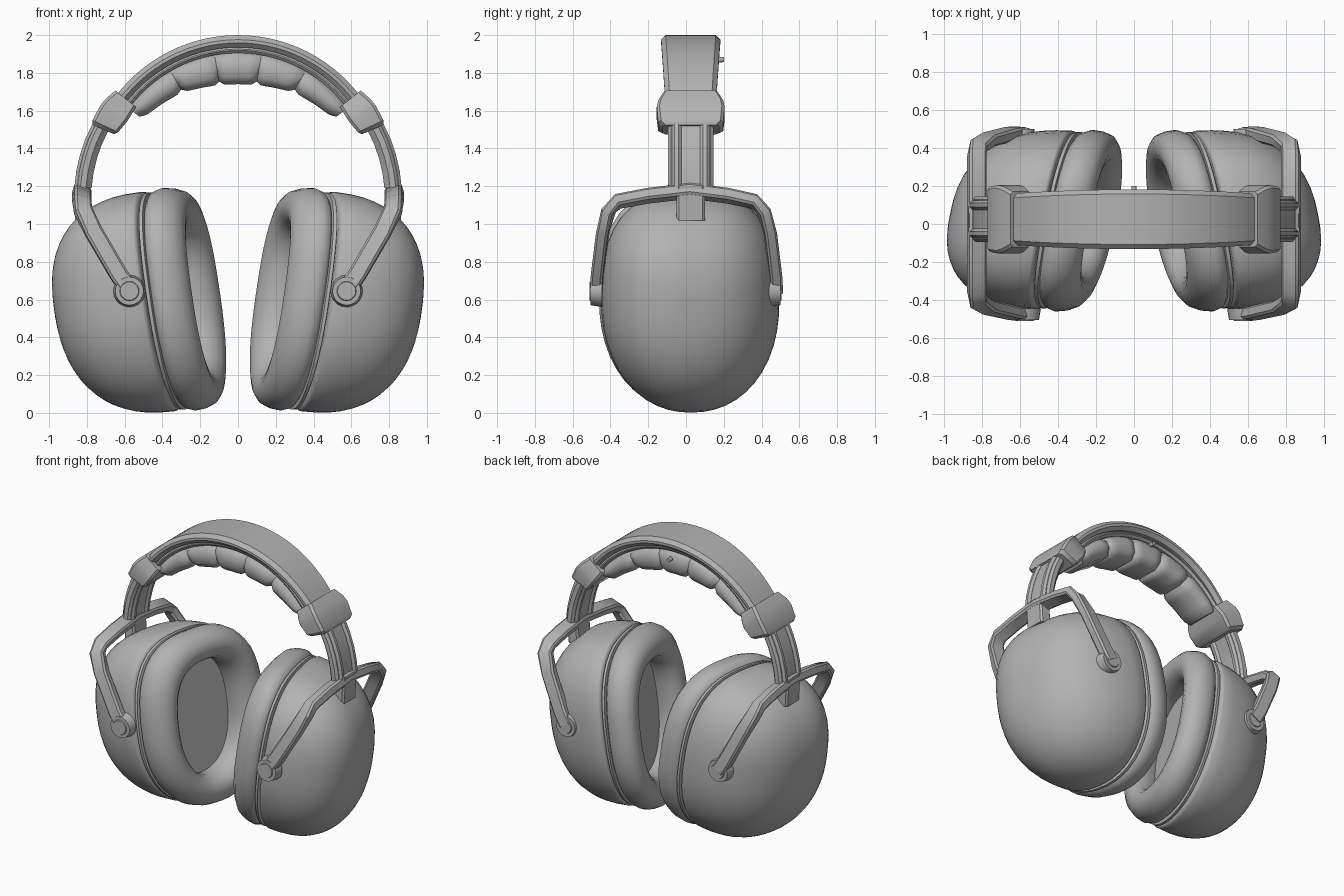
import bpy, bmesh
from math import sin, cos, radians, pi, tau
from mathutils import Vector

if "Cube" in bpy.data.objects:
    bpy.data.objects.remove(bpy.data.objects["Cube"])

GREY = (0.45, 0.45, 0.45, 1)
grey = bpy.data.materials.new("plain grey")
grey.diffuse_color = GREY
grey.use_nodes = True
grey.node_tree.nodes["Principled BSDF"].inputs["Base Color"].default_value = GREY

ARC_Z = 1.19      # centre height of the headband arc
BAND_Y = 0.025    # the headband sits slightly behind the middle


def finish(name, bm, angle=35):
    bmesh.ops.recalc_face_normals(bm, faces=bm.faces)
    mesh = bpy.data.meshes.new(name)
    bm.to_mesh(mesh)
    bm.free()
    obj = bpy.data.objects.new(name, mesh)
    bpy.context.collection.objects.link(obj)
    mesh.materials.append(grey)
    bpy.ops.object.select_all(action="DESELECT")
    obj.select_set(True)
    bpy.context.view_layer.objects.active = obj
    bpy.ops.object.shade_smooth_by_angle(angle=radians(angle))
    return obj


def loft(name, loops, angle=35):
    """Skin closed loops in order and cap both ends."""
    bm = bmesh.new()
    rings = [[bm.verts.new(p) for p in loop] for loop in loops]
    n = len(rings[0])
    for a, b in zip(rings, rings[1:]):
        for i in range(n):
            j = (i + 1) % n
            bm.faces.new((a[i], a[j], b[j], b[i]))
    bm.faces.new(rings[0])
    bm.faces.new(rings[-1])
    return finish(name, bm, angle)


def rounded(t, power):
    """Point on a unit superellipse."""
    c, s = cos(t), sin(t)
    k = (abs(c) ** power + abs(s) ** power) ** (-1 / power)
    return c * k, s * k


def chamfered(hw, hh, cut):
    """Rectangle with cut corners."""
    return [(hw, cut - hh), (hw, hh - cut), (hw - cut, hh), (cut - hw, hh),
            (-hw, hh - cut), (-hw, cut - hh), (cut - hw, -hh), (hw - cut, -hh)]


def arc_part(name, stations, side=1, cut=0.015, angle=35):
    """Sweep along the headband arc; station = degrees, inner, outer radius, half width."""
    loops = []
    for deg, r0, r1, hw in stations:
        a, mid, hr = radians(deg), (r0 + r1) / 2, (r1 - r0) / 2
        loops.append([(side * (mid + q) * cos(a), BAND_Y + w, ARC_Z + (mid + q) * sin(a))
                      for w, q in chamfered(hw, hr, min(cut, hr * 0.8))])
    return loft(name, loops, angle)


def bar_path(name, points, hw, hh, side):
    """Sweep a chamfered bar along a path; its width follows the outward direction."""
    pts = [Vector((side * p[0], p[1], p[2])) for p in points]
    loops = []
    for i, p in enumerate(pts):
        tan = (pts[min(i + 1, len(pts) - 1)] - pts[max(i - 1, 0)]).normalized()
        wide = Vector((side, 0, 0.35))
        wide = (wide - tan * wide.dot(tan)).normalized()
        up = tan.cross(wide)
        loops.append([p + wide * u + up * v for u, v in chamfered(hw, hh, 0.012)])
    return loft(name, loops)


def cylinder(name, centre, radius, depth, axis):
    bm = bmesh.new()
    turn = Vector((0, 0, 1)).rotation_difference(Vector(axis)).to_matrix().to_4x4()
    turn.translation = centre
    bmesh.ops.create_cone(bm, cap_ends=True, segments=20, radius1=radius,
                          radius2=radius * 0.88, depth=depth, matrix=turn)
    return finish(name, bm)


def cup_loop(side, depth, inset, scale=1.0, axis=(1, 0, 0)):
    """Egg-shaped loop in the tilted plane of an ear cup; positive depth is outward."""
    up = Vector((0.145, 0, 1)).normalized()
    back = Vector((-0.2, 1, 0)).normalized()
    centre = Vector((0.4, 0.02, 0.592)) + Vector(axis) * depth
    loop = []
    for i in range(48):
        t = tau * i / 48
        c, s = rounded(t, 2.7 if sin(t) > 0 else 2.15)
        p = centre + back * c * (0.485 - inset) * scale + up * s * (0.593 - inset) * scale
        loop.append((side * p.x, p.y, p.z))
    return loop


# Headband, its lower lip and the cushioned pads
span = [36 + 108 * i / 28 for i in range(29)]
arc_part("headband", [(d, 0.745, 0.81, 0.135 + 0.022 * sin(radians((d - 36) / 0.6))) for d in span],
         cut=0.024)
arc_part("headband_lining", [(d, 0.715, 0.75, 0.12) for d in span])
edges = [36, 60, 80, 100, 120, 144]
inner = [0.63, 0.59, 0.56, 0.56, 0.59, 0.63]
for k in range(5):
    rows = []
    for i in range(9):
        f = i / 8
        puff = (1 - abs(2 * f - 1) ** 4) ** 0.5
        r = inner[k] + (inner[k + 1] - inner[k]) * f
        rows.append((edges[k] + (edges[k + 1] - edges[k]) * f,
                     r + 0.012 - 0.022 * puff, 0.725, 0.11 + 0.02 * puff))
    arc_part(f"head_pad_{k + 1}", rows, cut=0.04, angle=50)
cylinder("band_nub", (0, 0.185, 1.87), 0.015, 0.03, (0, 1, 0))

for side, label in ((1, "left"), (-1, "right")):
    # Shell of the ear cup, domed outward and drooping slightly
    shell = [cup_loop(side, 0.0, 0.03), cup_loop(side, 0.008, 0.012)]
    for i in range(15):
        a = pi / 2 * i / 15
        s = cos(a) ** (2 / 2.4)
        d = 0.02 + 0.535 * sin(a) ** (2 / 2.4)
        shell.append(cup_loop(side, d, 0.006, s, (1, 0.06, -0.12)))
    loft(f"{label}_cup_shell", shell, 50)

    # Rim plate between shell and cushion
    loft(f"{label}_cup_rim", [cup_loop(side, d, i) for d, i in
                              ((-0.035, 0.03), (-0.03, 0.012), (-0.012, 0.012), (-0.006, 0.03))])

    # Ring cushion with a recessed floor
    ring = [(-0.03, 0.04), (-0.05, 0.012), (-0.09, -0.002), (-0.14, 0.004), (-0.19, 0.025),
            (-0.22, 0.062), (-0.233, 0.105), (-0.223, 0.15), (-0.195, 0.185), (-0.15, 0.205),
            (-0.09, 0.21), (-0.05, 0.2)]
    loft(f"{label}_ear_cushion", [cup_loop(side, d, i, axis=(1, 0.03, -0.1)) for d, i in ring], 60)

    # Clamp and slider joining the headband to the yoke
    arc_part(f"{label}_band_clamp", [(23.5, 0.715, 0.84, 0.15), (25, 0.7, 0.85, 0.172),
                                     (31, 0.685, 0.85, 0.18), (34, 0.685, 0.845, 0.172),
                                     (38.5, 0.69, 0.83, 0.145)], side)
    slide = [0, 6, 12, 18, 25]
    arc_part(f"{label}_slider", [(d, 0.79 - d * 0.001, 0.85 - d * 0.001, 0.12) for d in slide], side)
    for sign in (-1, 1):
        rail = arc_part(f"{label}_slider_rail_{'back' if sign > 0 else 'front'}",
                        [(d, 0.775 - d * 0.001, 0.867 - d * 0.001, 0.025) for d in slide], side)
        rail.location.y = sign * 0.075

    # Yoke bar with a fork arm on each side, then its hub block
    yoke = [(0.57, -0.475, 0.65), (0.63, -0.47, 0.73), (0.765, -0.44, 0.96), (0.82, -0.41, 1.07),
            (0.827, -0.36, 1.12), (0.827, -0.2, 1.15), (0.827, 0.02, 1.175), (0.827, 0.22, 1.15),
            (0.827, 0.36, 1.12), (0.82, 0.41, 1.07), (0.765, 0.445, 0.96), (0.65, 0.475, 0.73),
            (0.6, 0.48, 0.65)]
    bar_path(f"{label}_yoke", yoke, 0.047, 0.032, side)
    bar_path(f"{label}_yoke_hub", [(0.83, BAND_Y, 1.2), (0.825, BAND_Y, 1.1), (0.82, BAND_Y, 1.02)],
             0.042, 0.075, side)

    # Pivot buttons at the ends of the fork
    for end, x, y in (("front", 0.575, -0.475), ("back", 0.6, 0.47)):
        out = -1 if y < 0 else 1
        cylinder(f"{label}_{end}_pivot", (side * x, y, 0.645), 0.085, 0.06, (0, out, 0))
        cylinder(f"{label}_{end}_pivot_cap", (side * x, y + out * 0.03, 0.645), 0.055, 0.012, (0, out, 0))
